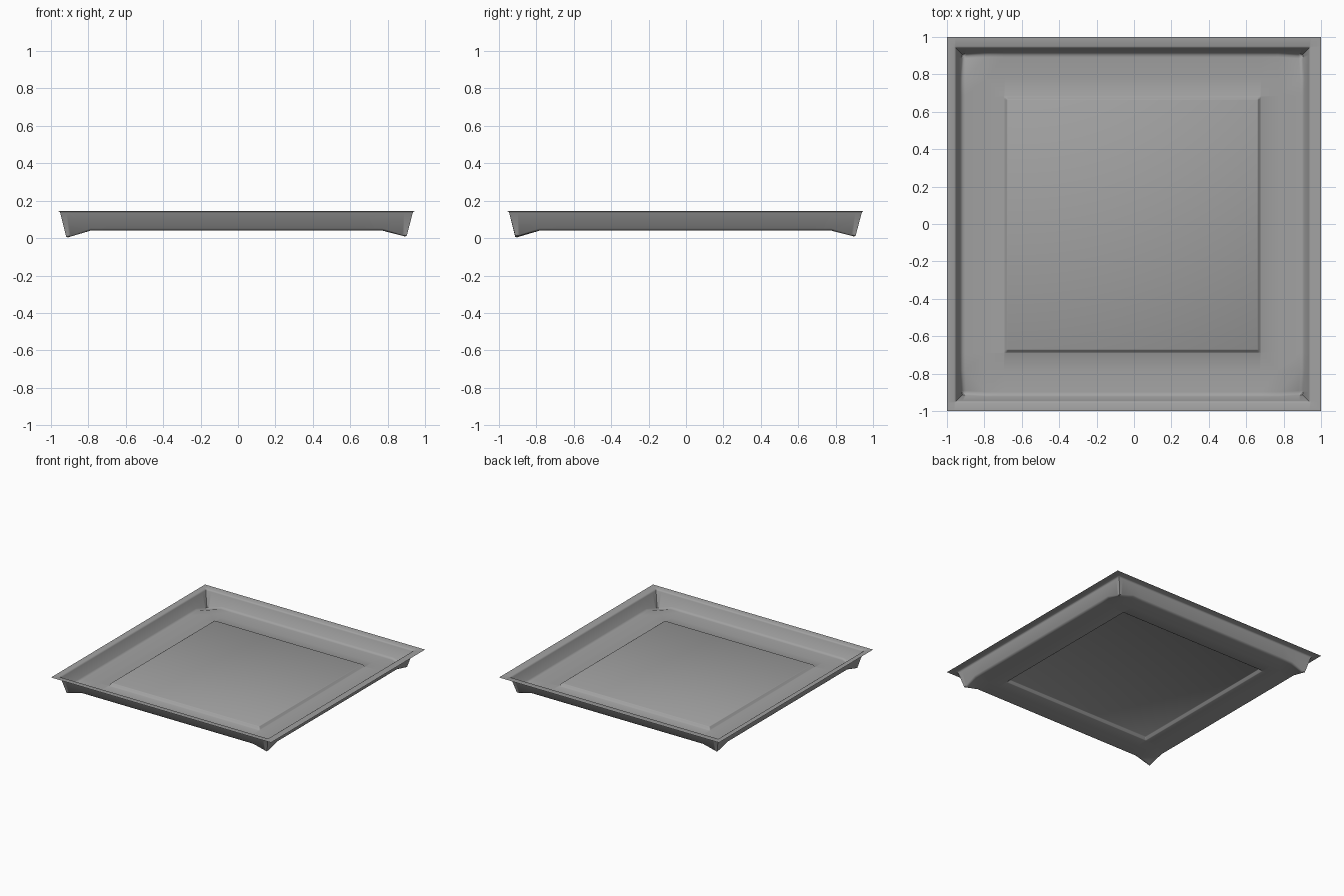
import bpy, bmesh, math

cube = bpy.data.objects.get("Cube")
if cube:
    bpy.data.objects.remove(cube)

grey = bpy.data.materials.new("mid_grey")
grey.use_nodes = True
colour = (0.36, 0.36, 0.36, 1)
grey.diffuse_color = colour
grey.node_tree.nodes["Principled BSDF"].inputs["Base Color"].default_value = colour

# Cross-section from the centre out: half width and height
FLOOR, RIM, WALL_FOOT, DIP_SPAN = 0.04, 0.145, 0.92, 0.14
profile = [(0.667, 0.063), (0.672, 0.06), (0.682, 0.043), (0.688, FLOOR),
           (0.78, FLOOR), (0.895, FLOOR), (0.908, 0.042), (WALL_FOOT, 0.052),
           (0.942, 0.134), (0.946, 0.141), (0.953, RIM), (1.0, RIM)]
height = dict(profile)
widths = [w for w, z in profile]
lines = [-w for w in reversed(widths)] + widths


def place(x, y):
    """Point on the sheet: the square profile, with the foot corners pulled down."""
    ax, ay = abs(x), abs(y)
    m = max(ax, ay)
    z = height[m]
    px, py = x, y
    if m <= WALL_FOOT:
        dip = max(0, 1 - (2 * WALL_FOOT - ax - ay) / DIP_SPAN)
        z -= dip * (0.046 if x < 0 and y < 0 else 0.04)
        px -= math.copysign(0.01 * dip, x)
        py -= math.copysign(0.01 * dip, y)
    if ax < 1:
        px -= 0.008     # pressed well sits slightly off centre
    if ay < 1:
        py -= 0.003
    return px, py, z


# Tray: one pressed sheet with rim, sloping wall, floor and raised panel
bm = bmesh.new()
n = len(lines)
grid = [[bm.verts.new(place(x, y)) for x in lines] for y in lines]
for j in range(n - 1):
    for i in range(n - 1):
        a, b = grid[j][i], grid[j][i + 1]
        c, d = grid[j + 1][i + 1], grid[j + 1][i]
        if i == j:                  # mitre folds run along the diagonals
            tris = ((a, b, c), (a, c, d))
        elif i + j == n - 2:
            tris = ((a, b, d), (b, c, d))
        else:
            tris = ((a, b, c, d),)
        # The corner dips fold across the diagonal instead
        outer = max(abs(lines[i]), abs(lines[i + 1]))
        if len(tris) == 2 and 0.79 < outer < 0.9:
            tris = ((a, b, d), (b, c, d)) if i == j else ((a, b, c), (a, c, d))
        for t in tris:
            bm.faces.new(t)
mesh = bpy.data.meshes.new("tray")
bm.to_mesh(mesh)
bm.free()
mesh.materials.append(grey)
tray = bpy.data.objects.new("tray", mesh)
bpy.context.collection.objects.link(tray)

bpy.ops.object.select_all(action='DESELECT')
tray.select_set(True)
bpy.context.view_layer.objects.active = tray
bpy.ops.object.shade_smooth_by_angle(angle=math.radians(45))
